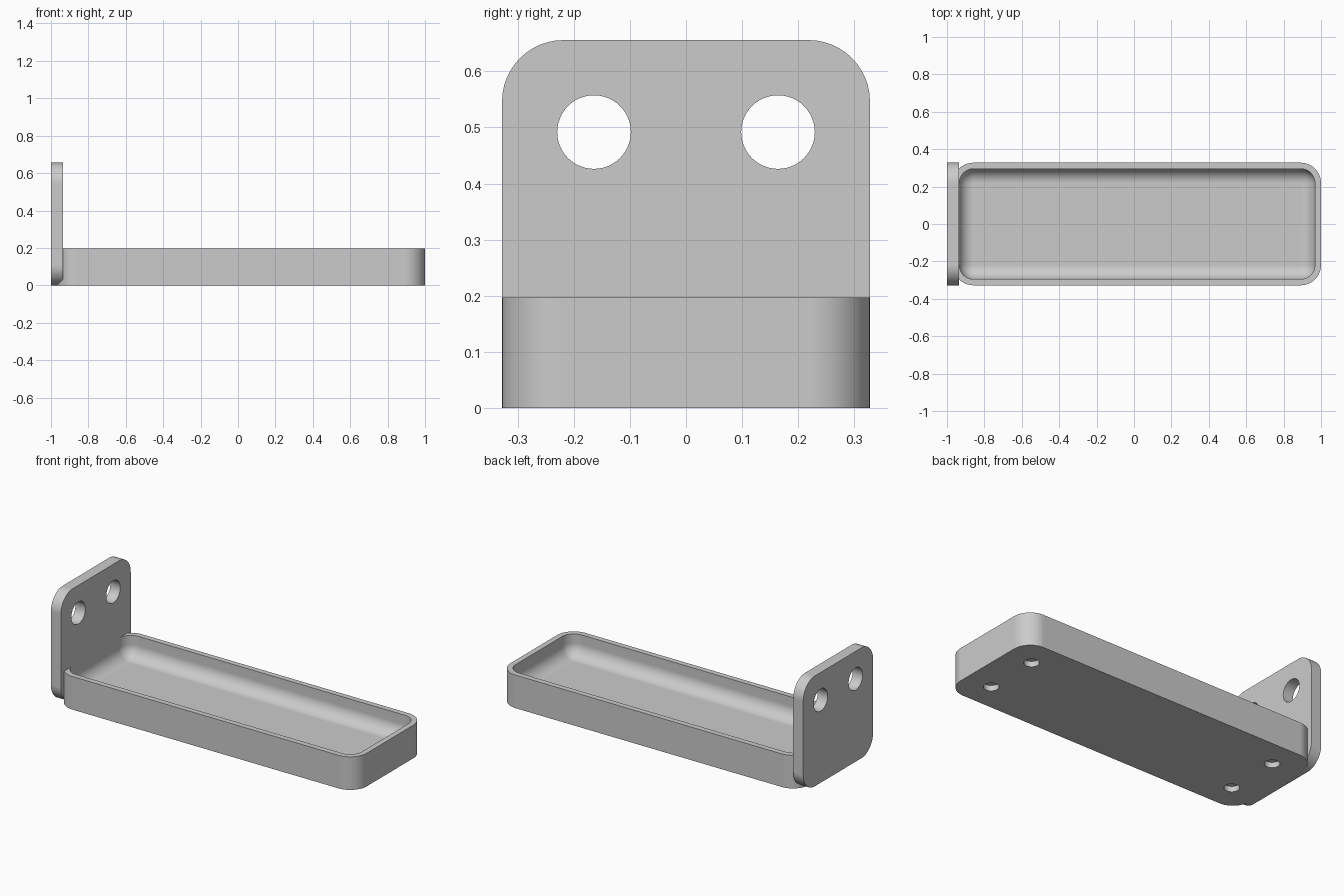
import bpy
import bmesh
import math
from mathutils import Matrix, Vector

cube = bpy.data.objects.get("Cube")
if cube:
    bpy.data.objects.remove(cube, do_unlink=True)

MM = 2 / 61                    # the whole bracket is 61 units long
WIDTH, WALL, FLOOR = 20 * MM, MM, 2 * MM
RADIUS = WIDTH / 6
TRAY_LENGTH, TRAY_HEIGHT, TRAY_X = 60 * MM, 6 * MM, MM / 2
PLATE_THICKNESS = 2 * MM
STEPS = 12                     # segments per quarter round

grey = bpy.data.materials.new("plain grey")
grey.use_nodes = True
colour = (0.6, 0.6, 0.6, 1)
grey.diffuse_color = colour
grey.node_tree.nodes["Principled BSDF"].inputs["Base Color"].default_value = colour


def rounded_loop(core_x, core_y, radius, z):
    """Rounded rectangle: corner centres at +-core, given corner radius."""
    points = []
    for corner, (sx, sy) in enumerate([(1, 1), (-1, 1), (-1, -1), (1, -1)]):
        for step in range(STEPS + 1):
            a = (corner + step / STEPS) * math.pi / 2
            points.append(Vector((sx * core_x + radius * math.cos(a),
                                  sy * core_y + radius * math.sin(a), z)))
    return points


def loft(name, loops, matrix):
    """Skin a stack of loops and cap both ends."""
    bm = bmesh.new()
    rings = [[bm.verts.new(p) for p in loop] for loop in loops]
    for low, high in zip(rings, rings[1:]):
        for i in range(len(low)):
            j = (i + 1) % len(low)
            bm.faces.new((low[i], low[j], high[j], high[i]))
    bm.faces.new(rings[0][::-1])
    bm.faces.new(rings[-1])
    bmesh.ops.remove_doubles(bm, verts=bm.verts, dist=1e-5)
    bmesh.ops.recalc_face_normals(bm, faces=bm.faces)
    bm.transform(matrix)
    mesh = bpy.data.meshes.new(name)
    bm.to_mesh(mesh)
    bm.free()
    mesh.materials.append(grey)
    obj = bpy.data.objects.new(name, mesh)
    bpy.context.collection.objects.link(obj)
    return obj


def drill(obj, centre, radius, depth, axis="Z"):
    """Cut a round hole centred at the given point."""
    turn = (0, math.pi / 2, 0) if axis == "X" else (0, 0, 0)
    bpy.ops.mesh.primitive_cylinder_add(vertices=48, radius=radius, depth=depth,
                                        location=centre, rotation=turn)
    cutter = bpy.context.object
    cutter.hide_render = True
    cutter.data.materials.append(grey)
    cut = obj.modifiers.new("hole", "BOOLEAN")
    cut.operation, cut.solver, cut.object = "DIFFERENCE", "EXACT", cutter
    bpy.context.view_layer.objects.active = obj
    bpy.ops.object.modifier_apply(modifier=cut.name)
    bpy.data.objects.remove(cutter, do_unlink=True)


def smooth(obj):
    """Smooth the rounds while large flat faces stay flat."""
    bpy.ops.object.select_all(action="DESELECT")
    obj.select_set(True)
    bpy.context.view_layer.objects.active = obj
    bpy.ops.object.shade_smooth_by_angle(angle=math.radians(30))
    weighted = obj.modifiers.new("flat faces", "WEIGHTED_NORMAL")
    weighted.keep_sharp = True


# Tray: outer wall, flat rim, inner wall, then a round fillet into the floor
core = (TRAY_LENGTH / 2 - RADIUS, WIDTH / 2 - RADIUS)
fillet = RADIUS - WALL
loops = [rounded_loop(*core, RADIUS, 0), rounded_loop(*core, RADIUS, TRAY_HEIGHT),
         rounded_loop(*core, fillet, TRAY_HEIGHT)]
for step in range(STEPS + 1):
    a = step / STEPS * math.pi / 2
    loops.append(rounded_loop(*core, fillet * math.cos(a),
                              FLOOR + fillet * (1 - math.sin(a))))
tray = loft("tray", loops, Matrix.Translation((TRAY_X, 0, 0)))

# Shallow round recesses under the tray
for sx in (-1, 1):
    for sy in (-1, 1):
        drill(tray, (TRAY_X + sx * 25 * MM, sy * 5 * MM, 0), 1.25 * MM, 2 * MM)
smooth(tray)

# Upright mounting plate at the end, with rounded corners
half = WIDTH / 2 - RADIUS
upright = Matrix.Translation((-1, 0, WIDTH / 2)) @ Matrix(
    ((0, 0, 1, 0), (1, 0, 0, 0), (0, 1, 0, 0), (0, 0, 0, 1)))
plate = loft("mounting_plate",
             [rounded_loop(half, half, RADIUS, z) for z in (0, PLATE_THICKNESS)],
             upright)

# Two screw holes through the plate
for side in (-1, 1):
    drill(plate, (-1 + MM, side * 5 * MM, 15 * MM), 2 * MM, 4 * MM, "X")
smooth(plate)
